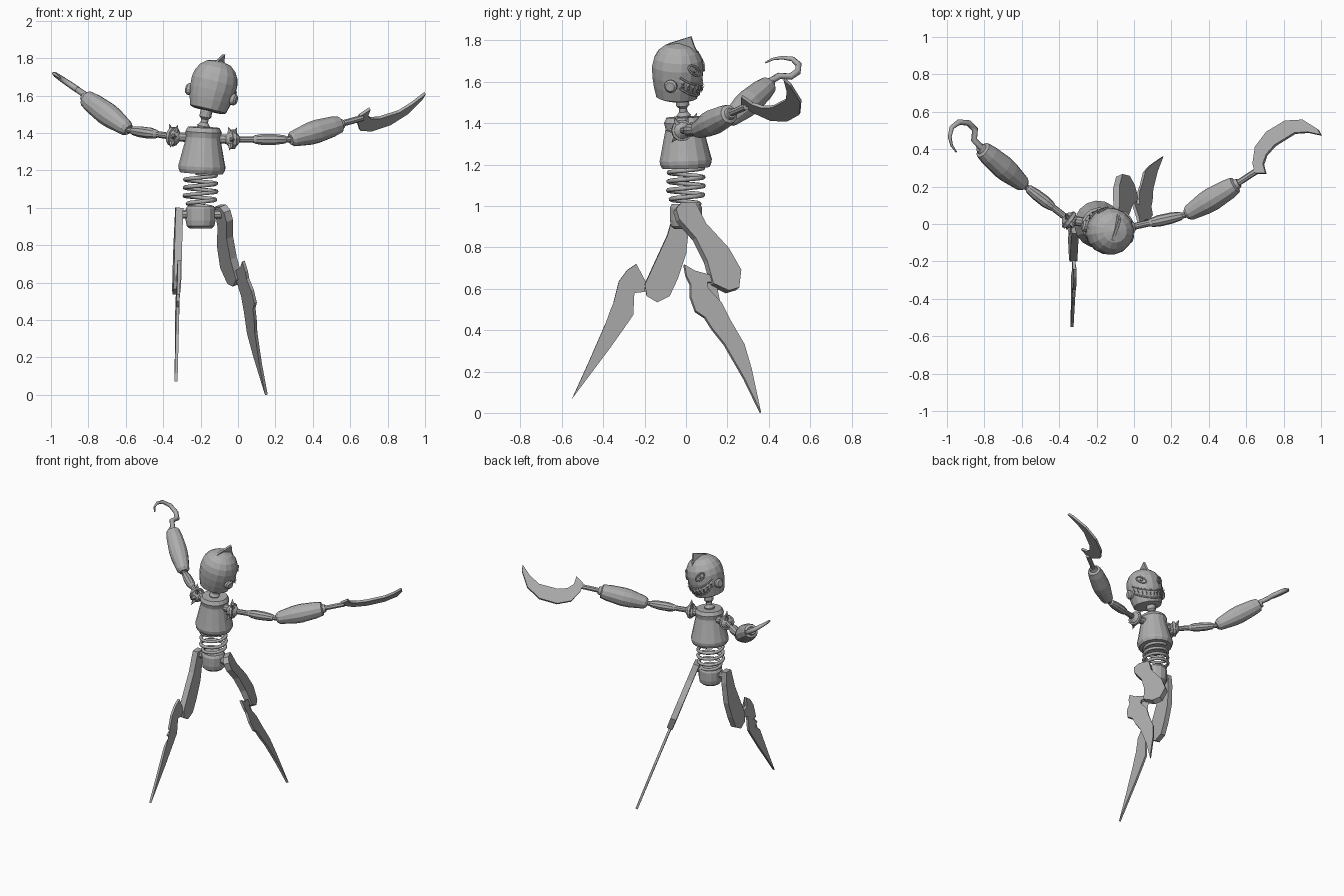
import bpy, bmesh
from math import sin, cos, pi, radians
from mathutils import Vector, Matrix

cube = bpy.data.objects.get("Cube")
if cube:
    bpy.data.objects.remove(cube, do_unlink=True)

metal = bpy.data.materials.new("grey metal")
metal.use_nodes = True
GREY = (0.42, 0.42, 0.42, 1)
metal.diffuse_color = GREY
for node in metal.node_tree.nodes:
    if node.type == 'BSDF_PRINCIPLED':
        node.inputs["Base Color"].default_value = GREY


def link(name, data):
    obj = bpy.data.objects.new(name, data)
    bpy.context.collection.objects.link(obj)
    data.materials.append(metal)
    return obj


def finish(name, bm):
    bmesh.ops.remove_doubles(bm, verts=bm.verts[:], dist=1e-5)
    bmesh.ops.recalc_face_normals(bm, faces=bm.faces[:])
    mesh = bpy.data.meshes.new(name)
    bm.to_mesh(mesh)
    bm.free()
    return link(name, mesh)


def lathe(name, profile, a, b, sides=12):
    """Turned part: (radius, fraction of the way from a to b)."""
    a, b = Vector(a), Vector(b)
    turn = (b - a).to_track_quat('Z', 'Y')
    bm = bmesh.new()
    rings = []
    for r, t in profile:
        centre = a.lerp(b, t)
        rings.append([bm.verts.new(centre + turn @ Vector((r * cos(k * 2 * pi / sides), r * sin(k * 2 * pi / sides), 0)))
                      for k in range(sides)])
    for low, high in zip(rings, rings[1:]):
        for k in range(sides):
            n = (k + 1) % sides
            bm.faces.new((low[k], low[n], high[n], high[k]))
    for end, (r, t) in ((rings[0], profile[0]), (rings[-1], profile[-1])):
        if r > 0:
            bm.faces.new(end)
    return finish(name, bm)


def rod(name, a, b, r, sides=10):
    return lathe(name, [(r, 0), (r, 1)], a, b, sides)


def plate(name, outline, place, thick):
    """Flat part: a 2D outline placed on a plane and given thickness."""
    o = place(0, 0)
    n = (place(1, 0) - o).cross(place(0, 1) - o).normalized() * thick / 2
    bm = bmesh.new()
    front = [bm.verts.new(place(u, v) + n) for u, v in outline]
    back = [bm.verts.new(place(u, v) - n) for u, v in outline]
    bm.faces.new(front)
    bm.faces.new(back[::-1])
    for k in range(len(front)):
        bm.faces.new((front[k - 1], back[k - 1], back[k], front[k]))
    bmesh.ops.triangulate(bm, faces=[f for f in bm.faces if len(f.verts) > 4])
    return finish(name, bm)


def tube(name, points, r, closed=False, taper=None):
    data = bpy.data.curves.new(name, 'CURVE')
    data.dimensions = '3D'
    data.bevel_depth = r
    data.bevel_resolution = 1
    data.use_fill_caps = True
    spline = data.splines.new('POLY')
    spline.points.add(len(points) - 1)
    for k, p in enumerate(points):
        spline.points[k].co = (*p, 1)
        spline.points[k].radius = taper(k / (len(points) - 1)) if taper else 1
    spline.use_cyclic_u = closed
    return link(name, data)


# Torso, neck, waist spring and pelvis
lathe("torso", [(.115, 0), (.125, .08), (.127, .15), (.118, .3), (.095, .72), (.092, .78), (.098, .9), (.085, 1)],
      (-.195, 0, 1.185), (-.183, -.01, 1.43), 16)
lathe("neck", [(.03, 0), (.035, .15), (.02, .3), (.02, .45), (.032, .55), (.032, .8), (.02, 1)],
      (-.187, -.01, 1.42), (-.165, -.02, 1.54))
turns, steps = 4.3, 70
coil = []
for k in range(steps + 1):
    t = k / steps
    r = .06 + .03 * min(1, t * 3) - .008 * t
    ang = t * turns * 2 * pi
    coil.append((-.2 + r * cos(ang), r * sin(ang), 1.0 + .185 * t))
tube("waist_spring", coil, .011)
lathe("pelvis", [(.06, 0), (.074, .1), (.08, .35), (.08, .85), (.07, 1)], (-.2, 0, .89), (-.2, 0, 1.01), 14)
rod("hip_axle", (-.31, -.01, .965), (-.09, 0, .965), .024)


# Legs: thick thigh plates and thin blade shins, each on its own tilted plane
def right_plane(y, z):
    return Vector((-.365 + .05 * z - .055 * y, y, z))


def left_plane(y, z):
    return Vector((.31 - .44 * y - .4 * z, y, z))


plate("right_thigh", [(-.05, 1), (.01, 1), (.015, .92), (0, .77), (-.04, .65), (-.08, .565), (-.14, .535),
                      (-.19, .565), (-.2, .62), (-.15, .73), (-.09, .86)], right_plane, .04)
plate("right_shin_blade", [(-.24, .72), (-.245, .655), (-.195, .635), (-.2, .585), (-.25, .58), (-.255, .475),
                           (-.285, .43), (-.37, .31), (-.55, .07), (-.475, .235), (-.39, .43), (-.335, .47),
                           (-.365, .5), (-.31, .535), (-.35, .535), (-.325, .635), (-.285, .69)], right_plane, .016)
plate("left_thigh", [(-.055, .98), (-.03, 1.01), (.04, 1.01), (.09, .91), (.2, .79), (.26, .685), (.25, .6),
                     (.2, .585), (.125, .62), (.095, .73), (.04, .84), (-.04, .93)], left_plane, .04)
plate("left_shin_blade", [(-.01, .715), (.04, .685), (.115, .665), (.15, .63), (.1, .63), (.105, .6), (.17, .53),
                          (.21, .45), (.28, .33), (.315, .21), (.36, 0), (.28, .165), (.185, .33), (.125, .405),
                          (.09, .46), (.045, .49), (.02, .56), (.02, .62), (0, .66)], left_plane, .016)

# Arms
UPPER = [(.018, 0), (.018, .36), (.024, .4), (.031, .52), (.03, .74), (.023, .9), (.016, .93), (.016, 1)]
FORE = [(.028, 0), (.042, .05), (.06, .35), (.063, .5), (.055, .8), (.046, .93), (.03, .95), (.025, 1)]


def arm(side, shoulder, elbow, wrist):
    s, e = Vector(shoulder), Vector(elbow)
    out = (e - s).normalized()
    lathe(side + "_upper_arm", UPPER, s, e, 10)
    lathe(side + "_forearm", FORE, e, wrist, 12)
    ball = [(.046 * sin(pi * k / 6), k / 6 * .5 + (1 - cos(pi * k / 6)) * .25) for k in range(7)]
    lathe(side + "_shoulder_ball", ball, s - out * .045, s + out * .045, 12)
    lathe(side + "_shoulder_collar", [(.03, 0), (.052, .2), (.052, .8), (.03, 1)], s - out * .012, s + out * .018, 12)
    # Small spikes around the collar
    for k, d in enumerate(((0, -1, 0), (.3, -.5, .8), (-.3, .4, .85), (-.2, -.6, -.7))):
        d = Vector(d).normalized()
        lathe(side + "_shoulder_spike_%d" % k, [(.018, 0), (0, 1)], s + d * .035, s + d * .08, 5)


arm("left", (-.03, -.02, 1.365), (.28, .05, 1.365), (.56, .22, 1.45))
arm("right", (-.345, .02, 1.38), (-.585, .205, 1.415), (-.825, .41, 1.595))
rod("shoulder_axle", (-.345, .02, 1.38), (-.03, -.02, 1.365), .026)

# Left hand: sickle blade
rod("sickle_shank", (.55, .215, 1.448), (.665, .29, 1.48), .017, 8)
plate("sickle_blade", [(.65, .27), (.705, .27), (.692, .32), (.71, .37), (.755, .42), (.86, .485), (.93, .49),
                       (1, .475), (.985, .505), (.905, .555), (.81, .55), (.71, .49), (.65, .41), (.637, .32)],
      lambda x, y: Vector((x, y, 1.51 + .66 * (x - .69) - .55 * (y - .29))), .016)

# Right hand: curled hook
hook = [(-.81, .4), (-.855, .45), (-.85, .505), (-.885, .54), (-.935, .545), (-.975, .515), (-.985, .465),
        (-.975, .42), (-.95, .385)]
tube("hook", [(x, y, 1.605 - .68 * (x + .82)) for x, y in hook], .017, taper=lambda t: 1 - .75 * max(0, t - .45) / .55)

# Head frame: turned and tilted to one side
side = Vector((.94, -.25, -.22)).normalized()
up = side.cross(Vector((.27, .95, -.1))).normalized()
fwd = up.cross(side)
CENTRE = Vector((-.13, -.04, 1.655))
SKULL = [(.08, -.14), (.1, -.132), (.114, -.08), (.123, -.03), (.126, .02), (.118, .06), (.098, .095), (.065, .122), (0, .138)]


def on_head(x, y, z):
    return CENTRE + side * x + fwd * y + up * z


def on_skull(angle, h, lift):
    for (r0, h0), (r1, h1) in zip(SKULL, SKULL[1:]):
        if h0 <= h <= h1:
            r = r0 + (r1 - r0) * (h - h0) / (h1 - h0) + lift
            return on_head(r * sin(angle), r * cos(angle), h)


low, high = SKULL[0][1], SKULL[-1][1]
lathe("head", [(r, (h - low) / (high - low)) for r, h in SKULL], on_head(0, 0, low), on_head(0, 0, high), 16)
plate("head_fin", [(-.09, .09), (-.05, .13), (0, .15), (.06, .175), (.08, .125), (.105, .08), (0, .07)],
      lambda y, z: on_head(0, y, z), .014)

# Ears and slanted almond eyes on both sides
for name, s in (("left", 1), ("right", -1)):
    lathe(name + "_ear", [(.03, 0), (.032, .7), (.022, 1)], on_head(s * .11, 0, -.05), on_head(s * .143, 0, -.05))
    eye = []
    for k in range(12):
        a = k * pi / 6
        eye.append(on_skull(s * (.62 + .27 * cos(a)), .025 + .022 * sin(a) + .016 * cos(a), .003))
    tube(name + "_eye_rim", eye, .005, closed=True)
    lathe(name + "_pupil", [(.012, 0), (.008, 1)], on_skull(s * .6, .025, -.004), on_skull(s * .6, .025, .006), 8)


# Grin: two rows of pointed teeth and the lips
def grin(angle):
    return -.085 + .055 * (angle / radians(72)) ** 2


count, reach = 11, radians(70)
half = reach / count
for row, d in (("upper", 1), ("lower", -1)):
    bm = bmesh.new()
    for k in range(count):
        a = -reach + (2 * k + 1) * half
        root = grin(a) + d * .026
        corners = [on_skull(a - half, root, .002), on_skull(a + half, root, .002),
                   on_skull(a, grin(a) - d * .016, .017), on_skull(a, root, -.012)]
        v = [bm.verts.new(c) for c in corners]
        for tri in ((0, 1, 2), (0, 2, 3), (1, 3, 2), (0, 3, 1)):
            bm.faces.new([v[i] for i in tri])
    finish(row + "_teeth", bm)
    lip = [-reach + 2 * reach * k / 16 for k in range(17)]
    tube(row + "_lip", [on_skull(a, grin(a) + d * .027, .002) for a in lip], .005)
